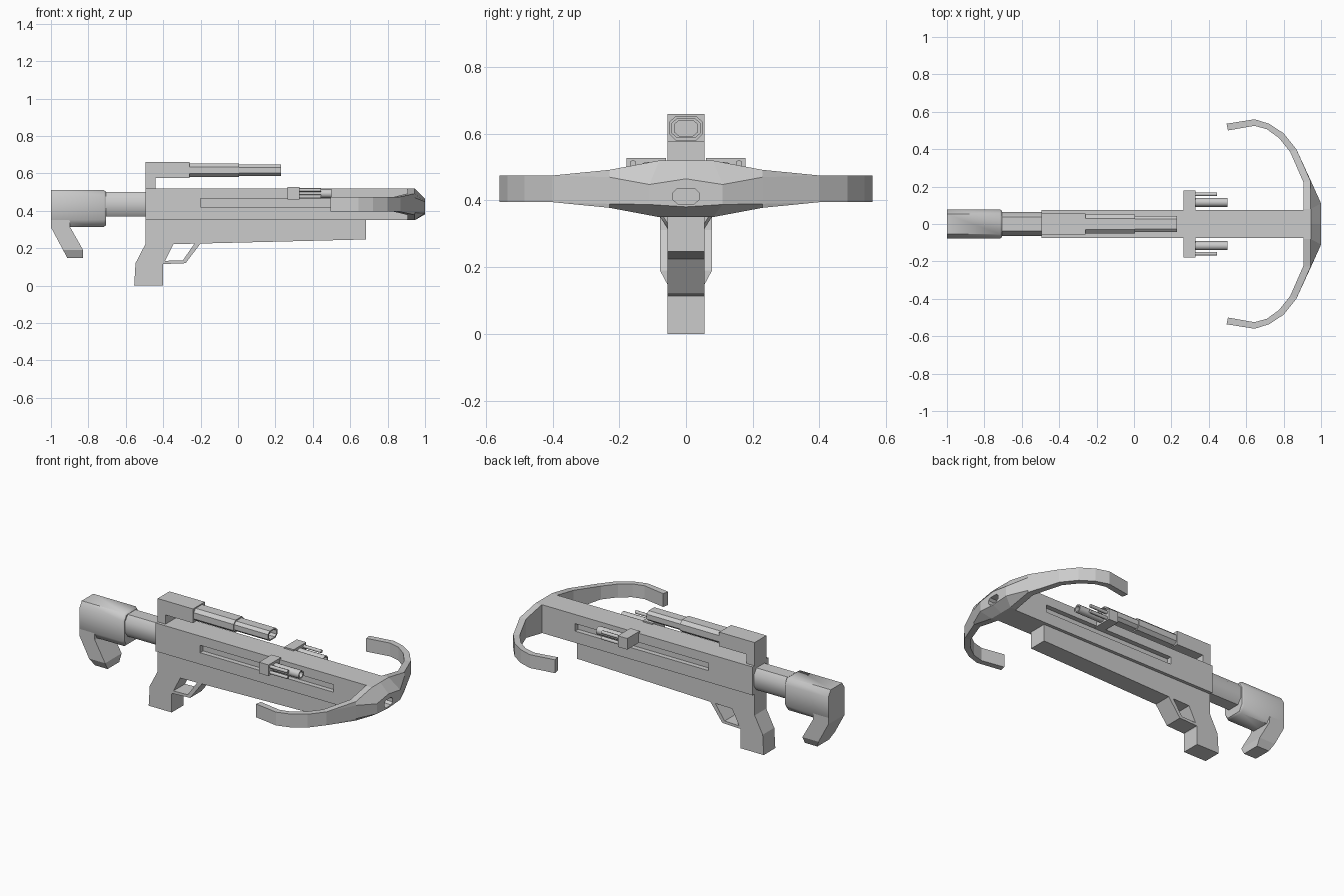
import bpy, bmesh, math

if "Cube" in bpy.data.objects:
    bpy.data.objects.remove(bpy.data.objects["Cube"])


def finish(name, bm, smooth=False):
    bmesh.ops.remove_doubles(bm, verts=bm.verts, dist=0.0005)
    bmesh.ops.recalc_face_normals(bm, faces=bm.faces)
    me = bpy.data.meshes.new(name)
    bm.to_mesh(me)
    bm.free()
    ob = bpy.data.objects.new(name, me)
    bpy.context.collection.objects.link(ob)
    if smooth:
        bpy.ops.object.select_all(action='DESELECT')
        bpy.context.view_layer.objects.active = ob
        ob.select_set(True)
        bpy.ops.object.shade_smooth_by_angle(angle=math.radians(50))
    return ob


def loft(name, rings, smooth=False):
    """Skin a list of equal-length point rings and cap both ends."""
    bm = bmesh.new()
    vs = [[bm.verts.new(p) for p in r] for r in rings]
    n = len(rings[0])
    for a, b in zip(vs, vs[1:]):
        for i in range(n):
            j = (i + 1) % n
            bm.faces.new((a[i], a[j], b[j], b[i]))
    bm.faces.new(vs[0])
    bm.faces.new(vs[-1])
    return finish(name, bm, smooth)


def plate(name, pts, hw):
    """Side profile in xz, extruded to both sides of y = 0."""
    return loft(name, [[(x, y, z) for x, z in pts] for y in (-hw, hw)])


def box(name, x0, x1, y0, y1, z0, z1):
    return loft(name, [[(x0, y0, z), (x1, y0, z), (x1, y1, z), (x0, y1, z)] for z in (z0, z1)])


def oct_ring(x, cz, hy, hz, fy=0.6, fz=0.5, cy=0):
    q = [(1, fz), (fy, 1), (-fy, 1), (-1, fz), (-1, -fz), (-fy, -1), (fy, -1), (1, -fz)]
    return [(x, cy + hy * a, cz + hz * b) for a, b in q]


def round_ring(x, cy, cz, r, n=12):
    return [(x, cy + r * math.cos(2 * math.pi * i / n), cz + r * math.sin(2 * math.pi * i / n))
            for i in range(n)]


def cut(ob, cutter):
    cutter.hide_render = True
    cutter.display_type = 'WIRE'
    m = ob.modifiers.new("cut", 'BOOLEAN')
    m.operation = 'DIFFERENCE'
    m.solver = 'EXACT'
    m.object = cutter


# Receiver with a long slot on each side
body = box("receiver", -0.495, 0.92, -0.074, 0.074, 0.35, 0.52)
for side, s in (("left", 1), ("right", -1)):
    y = sorted((s * 0.045, s * 0.1))
    cut(body, box("slot_cutter_" + side, -0.2, 0.685, y[0], y[1], 0.42, 0.465))

# Fore-end, pistol grip and trigger guard
plate("fore_end", [(-0.495, 0.352), (-0.495, 0.222), (-0.345, 0.222), (-0.2, 0.225),
                   (0.685, 0.247), (0.685, 0.352)], 0.055)
plate("pistol_grip", [(-0.495, 0.23), (-0.495, 0.222), (-0.548, 0.12), (-0.555, 0), (-0.402, 0),
                      (-0.402, 0.11), (-0.345, 0.222), (-0.345, 0.23)], 0.055)
plate("trigger_guard", [(-0.41, 0.115), (-0.28, 0.12), (-0.2, 0.226), (-0.232, 0.226),
                        (-0.295, 0.135), (-0.41, 0.132)], 0.055)

# Stock: tube, shoulder piece and hooked foot
loft("stock_tube", [oct_ring(x, 0.435, 0.063, 0.066) for x in (-0.74, -0.48)], True)
loft("stock_shoulder", [oct_ring(-1.0, 0.4125, 0.078, 0.0985, 0.7, 0.62),
                        oct_ring(-0.718, 0.4125, 0.078, 0.0985, 0.7, 0.62),
                        oct_ring(-0.706, 0.4125, 0.071, 0.09, 0.7, 0.62)], True)


def foot_ring(x0, x1, z, hw):
    return [(x0, -hw, z), (x1, -hw, z), (x1, hw, z), (x0, hw, z)]


loft("stock_foot", [foot_ring(-1.0, -0.9, 0.352, 0.078), foot_ring(-1.0, -0.897, 0.312, 0.078),
                    foot_ring(-0.935, -0.828, 0.19, 0.078), foot_ring(-0.912, -0.828, 0.147, 0.055)])

# Scope: mount and stepped tube with a hollow end
plate("scope_mount", [(-0.495, 0.515), (-0.442, 0.515), (-0.442, 0.575), (-0.26, 0.575),
                      (-0.26, 0.66), (-0.495, 0.66)], 0.056)
loft("scope_tube", [oct_ring(x, 0.617, hy, hz) for x, hy, hz in (
    (-0.27, 0.05, 0.037), (0.005, 0.05, 0.037), (0.005, 0.044, 0.03), (0.23, 0.044, 0.03),
    (0.23, 0.035, 0.023), (0.19, 0.035, 0.023))])

# Side brackets, each with one hollow tube and two thin rods
for side, s in (("left", 1), ("right", -1)):
    y = sorted((s * 0.06, s * 0.179))
    box("side_bracket_" + side, 0.265, 0.328, y[0], y[1], 0.461, 0.528)
    loft("side_tube_" + side, [round_ring(x, s * 0.116, 0.492, r) for x, r in (
        (0.32, 0.024), (0.5, 0.024), (0.5, 0.017), (0.45, 0.017))], True)
    for label, z in (("upper", 0.511), ("lower", 0.476)):
        loft(f"side_rod_{label}_{side}",
             [round_ring(x, s * 0.159, z, 0.01, 8) for x in (0.32, 0.445)], True)

# Bow: (inner x, y), (ridge x, y), (nose x, y), top, bottom, nose top, nose bottom
half = [
    ((0.905, 0.0), (0.945, 0.0), (1.0, 0.0), 0.52, 0.35, 0.465, 0.381),
    ((0.905, 0.08), (0.945, 0.08), (1.0, 0.11), 0.52, 0.35, 0.448, 0.388),
    ((0.905, 0.225), (0.944, 0.229), (0.946, 0.23), 0.492, 0.378, 0.47, 0.39),
    ((0.835, 0.385), (0.868, 0.4), (0.868, 0.4), 0.475, 0.395, 0.475, 0.395),
    ((0.775, 0.46), (0.8, 0.485), (0.8, 0.485), 0.475, 0.395, 0.475, 0.395),
    ((0.71, 0.507), (0.722, 0.536), (0.722, 0.536), 0.475, 0.395, 0.475, 0.395),
    ((0.643, 0.525), (0.645, 0.56), (0.645, 0.56), 0.475, 0.395, 0.475, 0.395),
    ((0.502, 0.5), (0.495, 0.536), (0.495, 0.536), 0.475, 0.395, 0.475, 0.395),
]


def bow_ring(sec, s):
    (xi, yi), (xm, ym), (xo, yo), zt, zb, nt, nb = sec
    return [(xi, s * yi, zb), (xi, s * yi, zt), (xm, s * ym, zt),
            (xo, s * yo, nt), (xo, s * yo, nb), (xm, s * ym, zb)]


bow = loft("bow", [bow_ring(c, -1) for c in half[:0:-1]] + [bow_ring(c, 1) for c in half])
bm = bmesh.new()
bm.from_mesh(bow.data)
bmesh.ops.dissolve_degenerate(bm, edges=bm.edges, dist=0.0005)
bmesh.ops.recalc_face_normals(bm, faces=bm.faces)
bm.to_mesh(bow.data)
bm.free()

# Bolt opening in the nose of the bow
cut(bow, loft("bolt_opening_cutter", [oct_ring(x, 0.413, 0.039, 0.023, 0.65, 0.45)
                                      for x in (0.955, 1.05)]))
